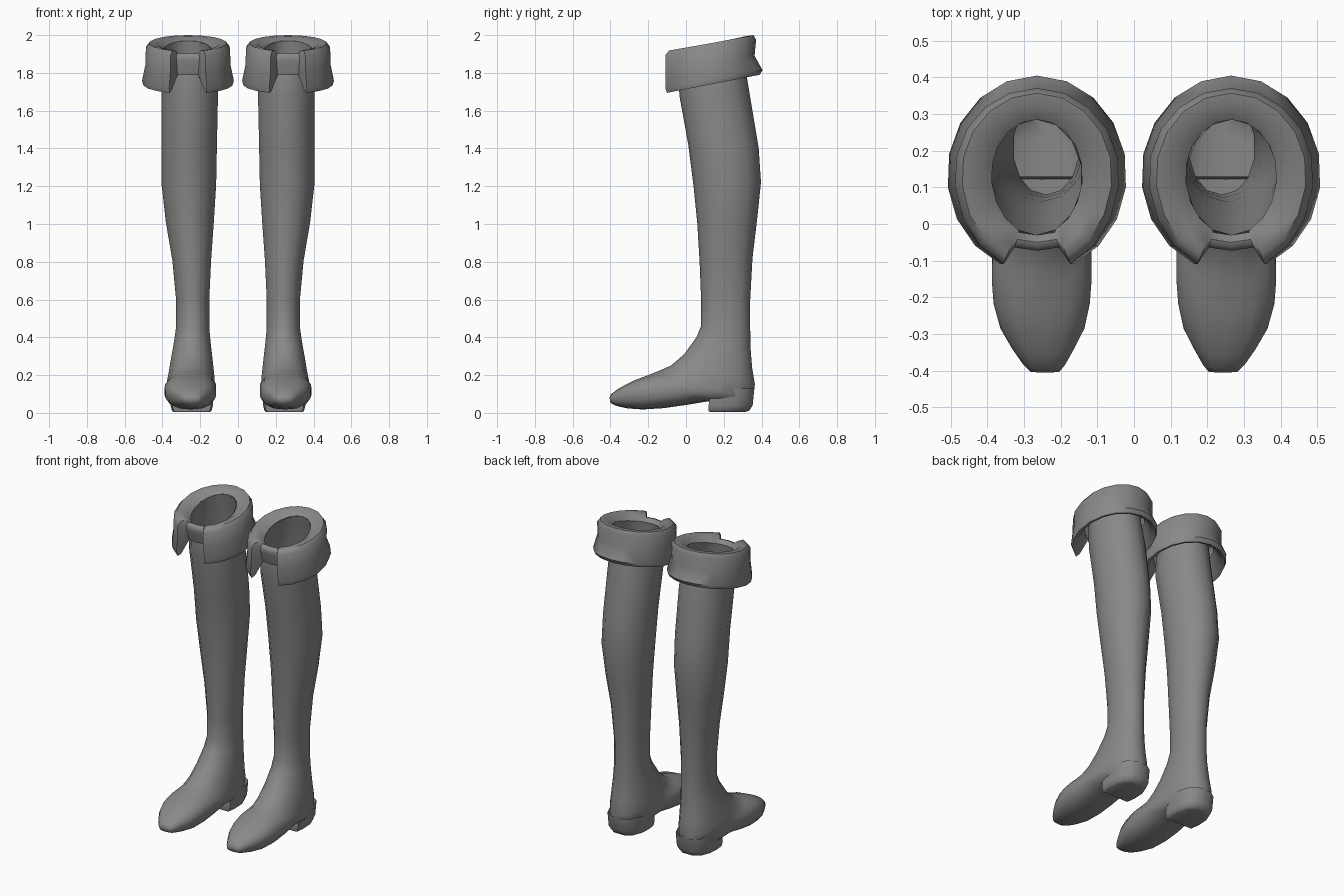
import bpy, bmesh, math

leather = bpy.data.materials.new("grey leather")
leather.diffuse_color = (0.25, 0.25, 0.25, 1)


def spow(v, p):
    return math.copysign(abs(v) ** p, v)


def finish(bm, name, angle):
    bmesh.ops.recalc_face_normals(bm, faces=bm.faces)
    me = bpy.data.meshes.new(name)
    bm.to_mesh(me)
    bm.free()
    me.materials.append(leather)
    ob = bpy.data.objects.new(name, me)
    bpy.context.collection.objects.link(ob)
    bpy.context.view_layer.objects.active = ob
    ob.select_set(True)
    bpy.ops.object.shade_smooth_by_angle(angle=math.radians(angle))
    ob.select_set(False)
    # second boot of the pair
    mod = ob.modifiers.new("pair", 'MIRROR')
    mod.use_mirror_merge = False
    return ob


def bridge(bm, rings, closed=True):
    n = len(rings[0])
    for a, b in zip(rings, rings[1:]):
        for i in range(n if closed else n - 1):
            j = (i + 1) % n
            bm.faces.new((a[i], a[j], b[j], b[i]))


# Leg and foot: one loft; each ring has a front point, a back point, centre x, half width, squareness
RINGS = [
    # front y, z, back y, z, centre x, half width, power
    (-.03, 1.88, .285, 1.97, .267, .125, 1),
    (-.04, 1.80, .31, 1.85, .26, .145, 1),
    (-.035, 1.68, .335, 1.70, .255, .153, 1),
    (.012, 1.42, .385, 1.40, .258, .15, 1),
    (.04, 1.20, .397, 1.22, .26, .148, 1),
    (.06, 1.00, .376, 1.02, .255, .13, 1),
    (.072, .80, .352, .82, .245, .105, .95),
    (.08, .60, .34, .60, .24, .09, .95),
    (.08, .46, .34, .44, .24, .09, .95),
    (.055, .40, .342, .34, .242, .099, .95),
    (-.01, .31, .35, .24, .245, .113, .92),
    (-.08, .25, .365, .15, .247, .123, .9),
    (-.14, .224, .35, .06, .25, .130, .88),
    (-.17, .212, .24, .05, .25, .136, .86),
    (-.20, .20, .11, .06, .251, .138, .82),
    (-.235, .187, .0, .042, .252, .139, .8),
    (-.27, .174, -.12, .025, .252, .134, .8),
    (-.315, .152, -.23, .018, .25, .117, .8),
    (-.36, .127, -.31, .024, .248, .085, .8),
    (-.395, .10, -.365, .036, .245, .058, .8),
    (-.405, .082, -.40, .052, .243, .04, .8),
]
N = 14
bm = bmesh.new()
loops = []
for fy, fz, by, bz, cx, hw, p in RINGS:
    loop = []
    for i in range(N):
        a = 2 * math.pi * i / N
        c, s = spow(math.cos(a), p), spow(math.sin(a), p)
        loop.append(bm.verts.new((cx + hw * s,
                                  (fy + by) / 2 + c * (fy - by) / 2,
                                  (fz + bz) / 2 + c * (fz - bz) / 2)))
    loops.append(loop)
bridge(bm, loops)
bm.faces.new(loops[-1])
finish(bm, "boot_leg_and_foot", 60)

# Heel block under the back of the foot
bm = bmesh.new()
loops = []
for z, front, back, hw in ((.13, .13, .362, .115), (.04, .12, .353, .112),
                           (.012, .12, .335, .105), (.004, .125, .31, .095)):
    half = [(hw * .92, front), (hw, front + .05), (hw * .97, back - .09),
            (hw * .75, back - .03), (hw * .35, back)]
    pts = half + [(-x, y) for x, y in reversed(half)]
    loops.append([bm.verts.new((.245 + x, y, z)) for x, y in pts])
bridge(bm, loops)
bm.faces.new(loops[-1])
finish(bm, "boot_heel", 45)

# Folded cuff: profile swept round the top, shortened to a small lip in the front notch
# profile columns: half width, front depth, back depth, front z, back z
FLAP = [
    (.124, .165, .15, 1.88, 1.97),
    (.165, .205, .185, 1.915, 1.995),
    (.205, .245, .222, 1.915, 2.0),
    (.225, .268, .236, 1.89, 1.975),
    (.227, .268, .228, 1.81, 1.89),
    (.245, .268, .270, 1.715, 1.815),
    (.238, .258, .255, 1.69, 1.79),
    (.215, .235, .235, 1.70, 1.795),
    (.165, .190, .195, 1.80, 1.87),
]
LIP = [(.165, 1.88), (.185, 1.905), (.20, 1.90), (.208, 1.885), (.206, 1.865),
       (.200, 1.84), (.193, 1.81), (.187, 1.79), (.175, 1.80)]
CX, CY = .265, .135
angles = [24 + 312 * i / 16 for i in range(17)]  # measured from the front
bm = bmesh.new()
cols = []
for d in angles:
    a = math.radians(d)
    c, s = math.cos(a), math.sin(a)
    t = (1 + c) / 2
    cols.append([bm.verts.new((CX + w * s, CY - c * (f if c > 0 else b),
                               zf * t + zb * (1 - t)))
                 for w, f, b, zf, zb in FLAP])
for d in (-17, 0, 17):
    a = math.radians(d)
    cols.append([bm.verts.new((CX + r * math.sin(a), CY - r * math.cos(a), z))
                 for r, z in LIP])
cols.append(cols[0])
bridge(bm, cols, closed=False)
finish(bm, "boot_cuff", 50)
